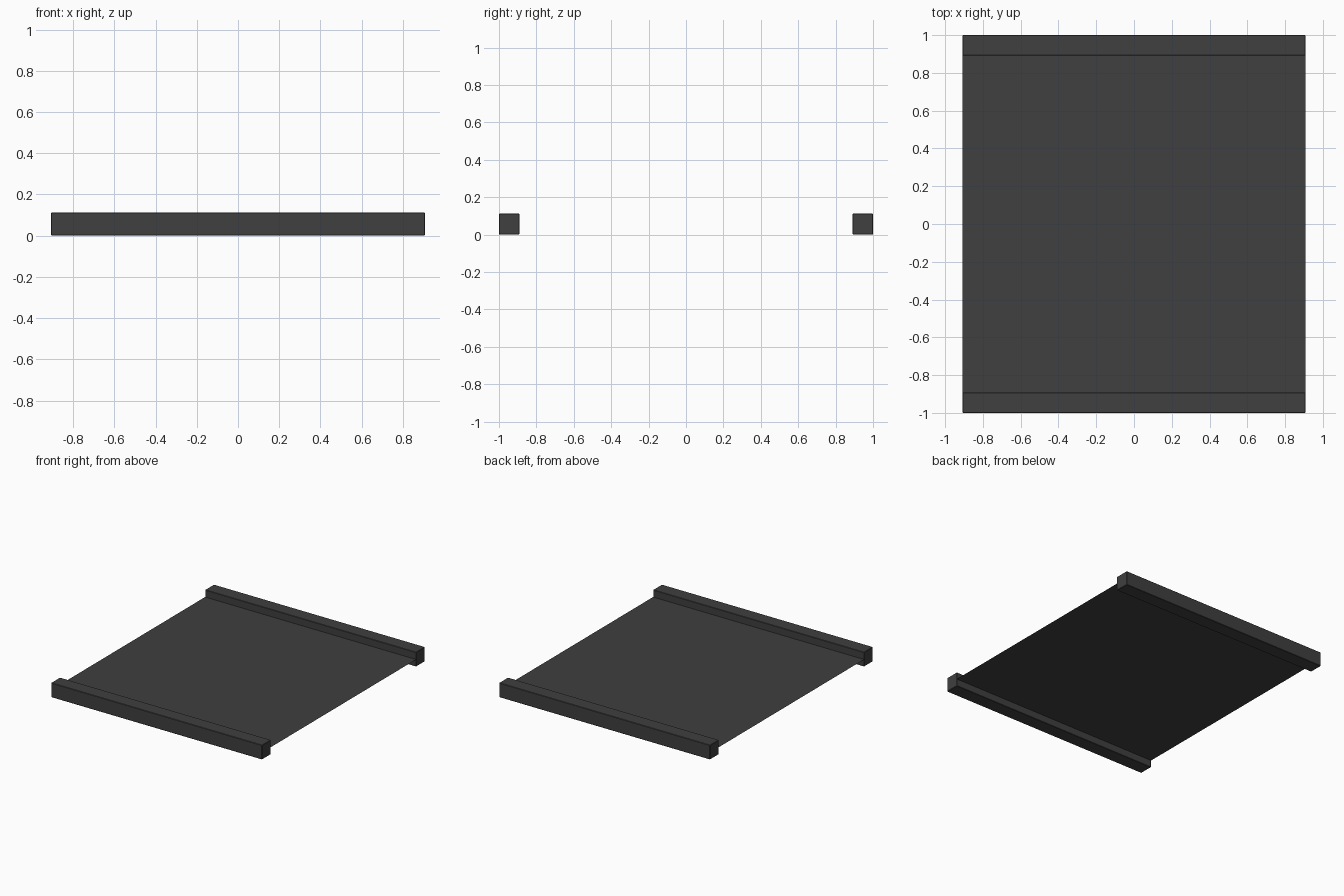
import bpy, bmesh
from mathutils import Matrix

if "Cube" in bpy.data.objects:
    bpy.data.objects.remove(bpy.data.objects["Cube"])

HALF_X, RAIL, HEIGHT = 0.907, 0.109, 0.112

dark = bpy.data.materials.new("dark_grey")
dark.diffuse_color = (0.05, 0.05, 0.05, 1)
dark.use_nodes = True
dark.node_tree.nodes["Principled BSDF"].inputs["Base Color"].default_value = dark.diffuse_color


def add_object(name, bm):
    mesh = bpy.data.meshes.new(name)
    bm.to_mesh(mesh)
    bm.free()
    mesh.materials.append(dark)
    obj = bpy.data.objects.new(name, mesh)
    bpy.context.collection.objects.link(obj)
    return obj


# Square rails along the front and back edges
for name, side in (("front_rail", -1), ("back_rail", 1)):
    bm = bmesh.new()
    bmesh.ops.create_cube(
        bm, size=1,
        matrix=Matrix.Translation((0, side * (1 - RAIL / 2), HEIGHT / 2))
        @ Matrix.Diagonal((2 * HALF_X, RAIL, HEIGHT, 1)))
    rail = add_object(name, bm)
    bevel = rail.modifiers.new("soft_edges", 'BEVEL')
    bevel.width = 0.003
    bevel.segments = 1

# Paper-thin sheet stretched between the rails at mid height
bm = bmesh.new()
bmesh.ops.create_grid(
    bm, x_segments=1, y_segments=1, size=1,
    matrix=Matrix.Translation((0, 0, HEIGHT / 2))
    @ Matrix.Diagonal((HALF_X, 1 - RAIL / 2, 1, 1)))
add_object("stretched_sheet", bm)
